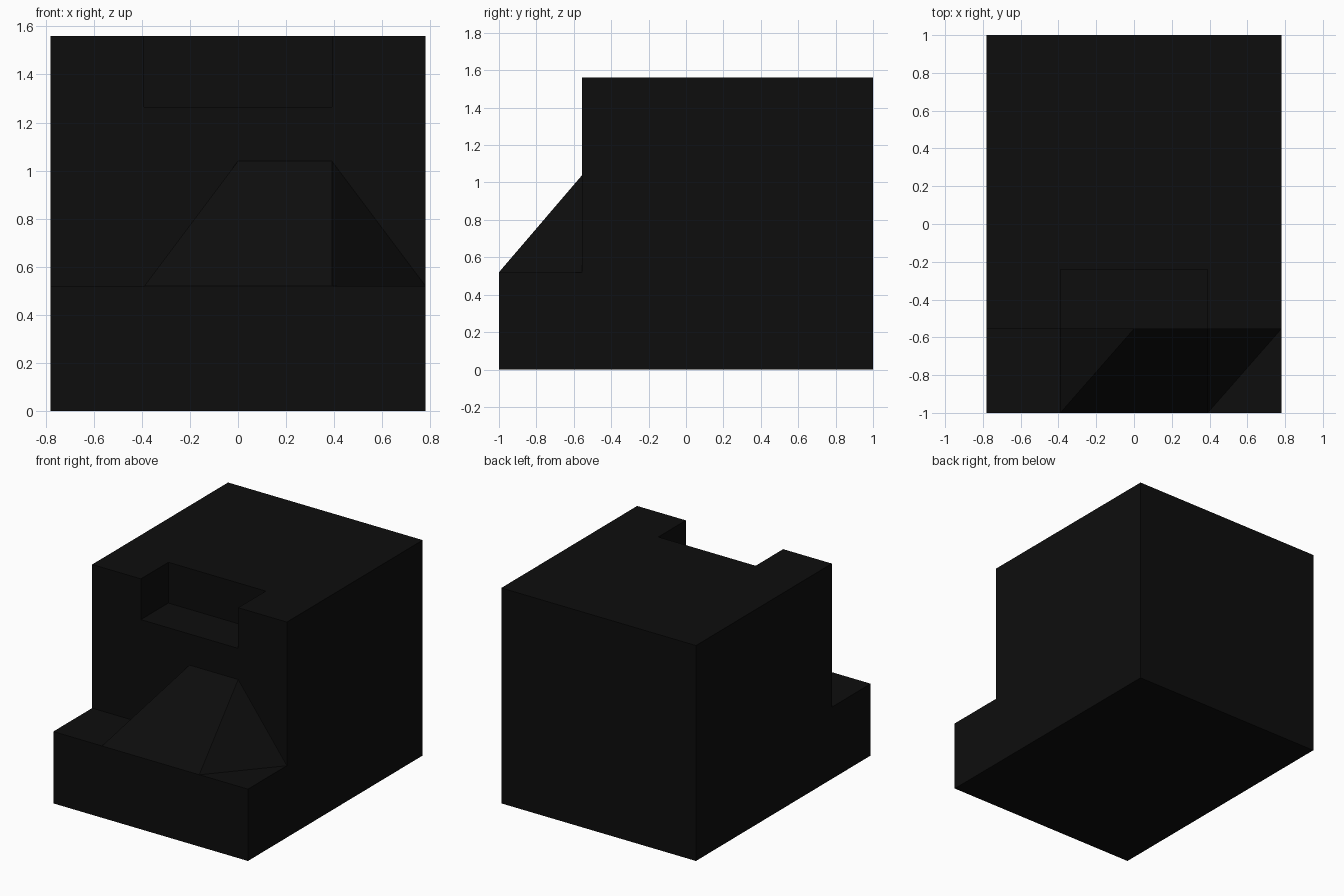
import bpy, bmesh

if "Cube" in bpy.data.objects:
    bpy.data.objects.remove(bpy.data.objects["Cube"])

W, STEP_Y, STEP_Z, TOP = 0.78, -0.555, 0.52, 1.56
Q = W / 2

mat = bpy.data.materials.new("black")
mat.diffuse_color = (0.004, 0.004, 0.004, 1)
mat.use_nodes = True
mat.node_tree.nodes["Principled BSDF"].inputs["Base Color"].default_value = mat.diffuse_color


def finish(bm, name):
    bmesh.ops.recalc_face_normals(bm, faces=bm.faces)
    me = bpy.data.meshes.new(name)
    bm.to_mesh(me)
    bm.free()
    me.materials.append(mat)
    ob = bpy.data.objects.new(name, me)
    bpy.context.collection.objects.link(ob)
    return ob


def extrude_profile(name, profile, half_width):
    """Extrude a (y, z) side profile symmetrically along x."""
    bm = bmesh.new()
    face = bm.faces.new([bm.verts.new((-half_width, y, z)) for y, z in profile])
    out = bmesh.ops.extrude_face_region(bm, geom=[face])
    verts = [v for v in out["geom"] if isinstance(v, bmesh.types.BMVert)]
    bmesh.ops.translate(bm, verts=verts, vec=(2 * half_width, 0, 0))
    return finish(bm, name)


# Block with a low front step
body = extrude_profile("stepped_block", [
    (-1, 0), (1, 0), (1, TOP), (STEP_Y, TOP), (STEP_Y, STEP_Z), (-1, STEP_Z)], W)

# Notch in the top front edge
cutter = extrude_profile("notch_cutter", [
    (-0.8, 1.265), (-0.24, 1.265), (-0.24, 1.8), (-0.8, 1.8)], Q)
cutter.hide_render = True
cutter.hide_set(True)
cut = body.modifiers.new("notch", "BOOLEAN")
cut.operation = "DIFFERENCE"
cut.solver = "EXACT"
cut.object = cutter

# Sloped ramp on the step, leaning against the block
bm = bmesh.new()
for p in [(-Q, -1, STEP_Z), (Q, -1, STEP_Z), (-Q, STEP_Y, STEP_Z),
          (W, STEP_Y, STEP_Z), (0, STEP_Y, 1.04), (Q, STEP_Y, 1.04)]:
    bm.verts.new(p)
bmesh.ops.convex_hull(bm, input=bm.verts[:])
finish(bm, "ramp")
